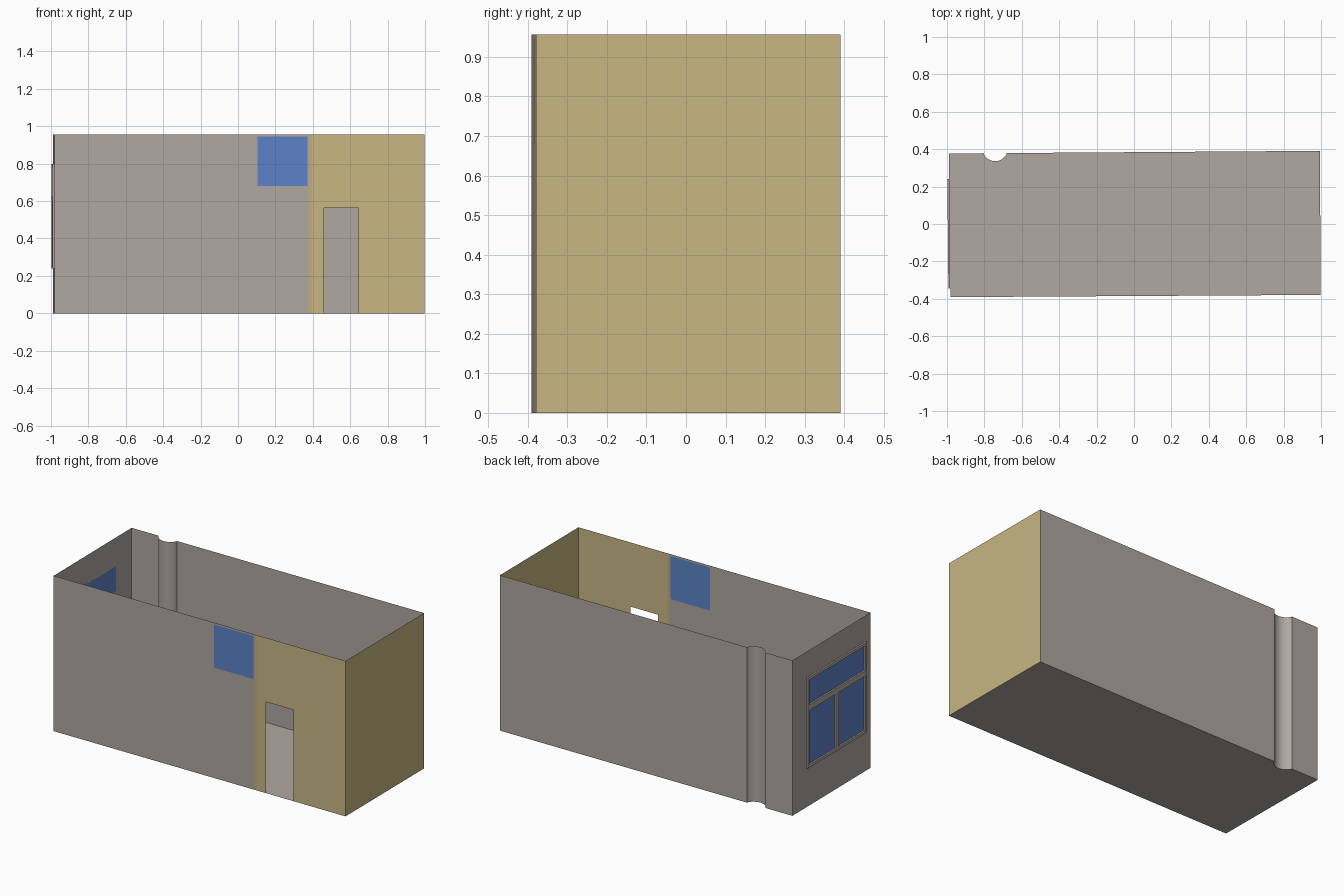
import bpy, bmesh, math
from mathutils import Vector

if "Cube" in bpy.data.objects:
    bpy.data.objects.remove(bpy.data.objects["Cube"])

H = 0.957                                   # wall height
FL, FR = Vector((-0.982, -0.391)), Vector((0.998, -0.379))   # floor corners
BR, BL = Vector((0.994, 0.391)), Vector((-0.989, 0.377))


def material(name, rgb):
    m = bpy.data.materials.new(name)
    m.diffuse_color = (*rgb, 1)
    m.use_nodes = True
    m.node_tree.nodes["Principled BSDF"].inputs["Base Color"].default_value = m.diffuse_color
    return m


GREY = material("warm grey", (0.434, 0.387, 0.355))
YELLOW = material("sand yellow", (0.578, 0.468, 0.223))
STRIP = material("dull sand", (0.545, 0.425, 0.205))
BLUE = material("glass blue", (0.107, 0.223, 0.578))


def finish(name, bm, mats):
    me = bpy.data.meshes.new(name)
    bmesh.ops.remove_doubles(bm, verts=bm.verts, dist=1e-5)
    bm.to_mesh(me)
    bm.free()
    for m in mats:
        me.materials.append(m)
    ob = bpy.data.objects.new(name, me)
    bpy.context.collection.objects.link(ob)
    return ob


def wall(name, points, zs, mats, rule=lambda i, j: 0):
    """Vertical sheet along a path; rule gives each cell's material, None = hole."""
    bm = bmesh.new()
    for i, (a, b) in enumerate(zip(points, points[1:])):
        for j, (z0, z1) in enumerate(zip(zs, zs[1:])):
            idx = rule(i, j)
            if idx is None:
                continue
            f = bm.faces.new([bm.verts.new((p.x, p.y, z)) for p, z in
                              ((a, z0), (b, z0), (b, z1), (a, z1))])
            f.material_index = idx
    return finish(name, bm, mats)


def at_x(a, b, x):
    return a.lerp(b, (x - a.x) / (b.x - a.x))


def at_y(a, b, y):
    return a.lerp(b, (y - a.y) / (b.y - a.y))


# Front wall: grey part with blue panel, strip, sand part with door opening
def front_rule(i, j):
    if i == 1 and j == 2:
        return 3
    if i == 5 and j == 0:
        return None
    return 0 if i < 3 else 2 if i == 3 else 1


front = [FL] + [at_x(FL, FR, x) for x in (0.105, 0.372, 0.38, 0.395, 0.46, 0.645)] + [FR]
wall("front_wall", front, [0, 0.562, 0.68, 0.945, H],
     [GREY, YELLOW, STRIP, BLUE], front_rule)

# Right wall
wall("right_wall", [FR, BR], [0, H], [YELLOW])

# Back wall with a round pipe niche bulging into the room
n0, n1 = at_x(BR, BL, -0.68), at_x(BR, BL, -0.805)
sag, half = 0.043, (n0 - n1).length / 2
R = (half ** 2 + sag ** 2) / (2 * sag)
mid = (n0 + n1) / 2
ang = math.asin(half / R)
niche = [n0]
for k in range(1, 16):
    t = ang - 2 * ang * k / 16
    niche.append(Vector((mid.x + R * math.sin(t), mid.y + R - sag - R * math.cos(t))))
niche.append(n1)
wall("back_wall", [BR, n0], [0, H], [GREY])
wall("back_wall_end", [n1, BL], [0, H], [GREY])
ob = wall("pipe_niche", niche, [0, H], [GREY])
for p in ob.data.polygons:
    p.use_smooth = True

# Left wall with glass pane
W0, W1, Z0, Z1 = 0.24, -0.345, 0.24, 0.797
wall("left_wall", [BL, at_y(BL, FL, W0), at_y(BL, FL, W1), FL], [0, Z0, Z1, H],
     [GREY, BLUE], lambda i, j: 1 if i == j == 1 else 0)

# Window frame bars standing proud of the left wall
out = Vector((-1, -0.01)).normalized() * 0.01


def bar(name, y0, y1, z0, z1):
    bm = bmesh.new()
    a, b = at_y(BL, FL, y0), at_y(BL, FL, y1)
    ring = [a, b, b + out, a + out]
    base = bm.faces.new([bm.verts.new((p.x, p.y, z0)) for p in ring])
    top = bmesh.ops.extrude_face_region(bm, geom=[base])["geom"]
    bmesh.ops.translate(bm, vec=(0, 0, z1 - z0),
                        verts=[v for v in top if isinstance(v, bmesh.types.BMVert)])
    bmesh.ops.recalc_face_normals(bm, faces=bm.faces)
    finish(name, bm, [GREY])


T = 0.018
bar("frame_back_side", W0, W0 - T, Z0, Z1)
bar("frame_front_side", W1 + T, W1, Z0, Z1)
bar("frame_sill", W0 - T, W1 + T, Z0, Z0 + T)
bar("frame_head", W0 - T, W1 + T, Z1 - T, Z1)
bar("frame_transom", W0 - T, W1 + T, 0.592, 0.627)
bar("frame_mullion", -0.04, -0.066, Z0 + T, 0.592)

# Floor follows the wall outline
bm = bmesh.new()
f = bm.faces.new([bm.verts.new((p.x, p.y, 0)) for p in [FL, FR, BR] + niche + [BL]])
bmesh.ops.triangulate(bm, faces=[f])
finish("floor", bm, [GREY])
